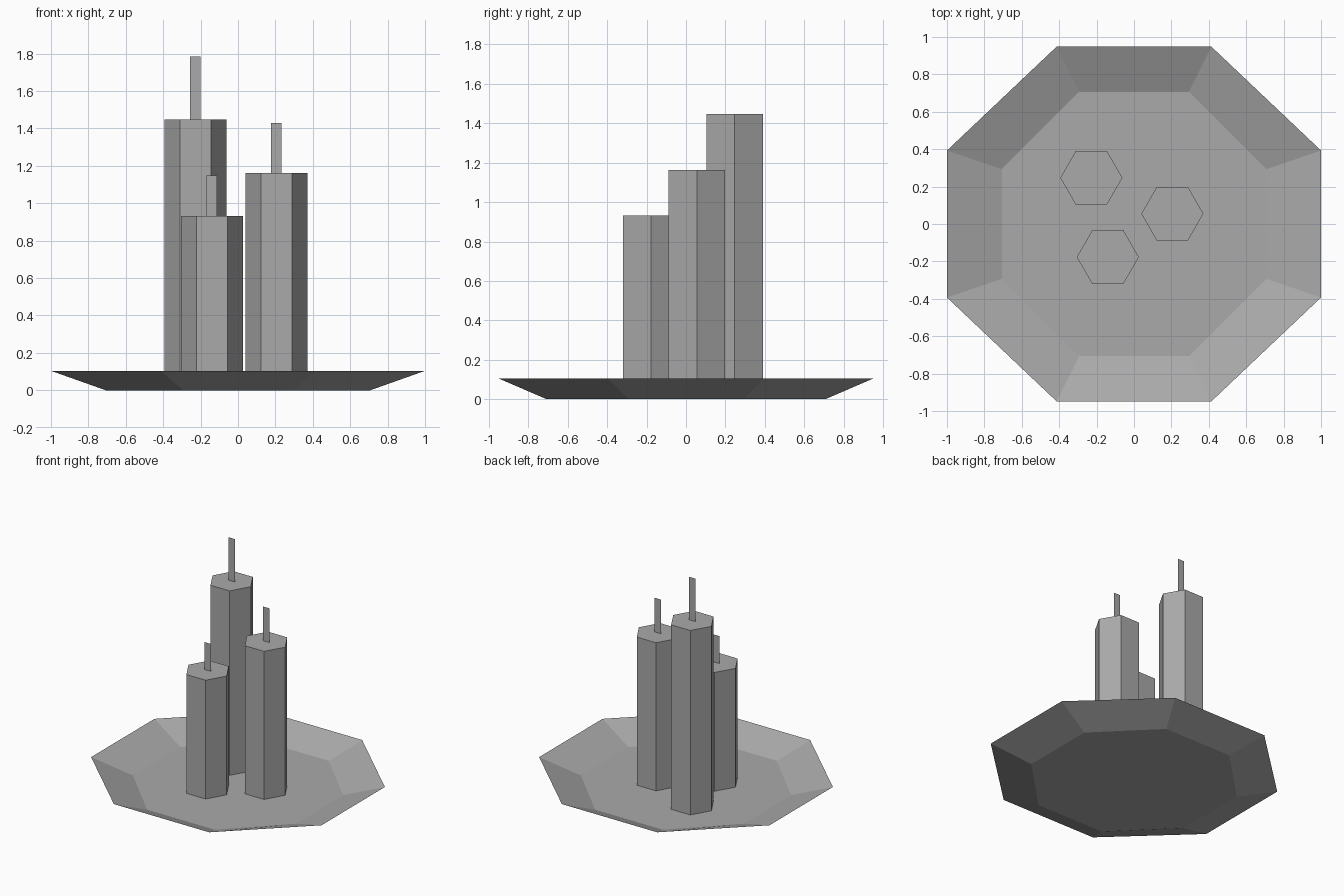
import bpy
import bmesh
from math import cos, sin, radians

cube = bpy.data.objects.get("Cube")
if cube:
    bpy.data.objects.remove(cube, do_unlink=True)

# One plain grey for everything
GREY = (0.4, 0.4, 0.4, 1)
grey = bpy.data.materials.new("plain grey")
grey.use_nodes = True
grey.diffuse_color = GREY
grey.node_tree.nodes["Principled BSDF"].inputs["Base Color"].default_value = GREY


def make_object(name, bm):
    mesh = bpy.data.meshes.new(name)
    bm.to_mesh(mesh)
    bm.free()
    mesh.materials.append(grey)
    obj = bpy.data.objects.new(name, mesh)
    bpy.context.collection.objects.link(obj)
    return obj


def ring(bm, points, z):
    return [bm.verts.new((x, y, z)) for x, y in points]


def bridge(bm, low, high, outward=True):
    n = len(low)
    for i in range(n):
        j = (i + 1) % n
        quad = [low[i], low[j], high[j], high[i]]
        bm.faces.new(quad if outward else quad[::-1])


def octagon(x_far, y_near, x_near, y_far):
    # Mirror one corner pair into all four quadrants, counter-clockwise
    return [(x_far, y_near), (x_near, y_far), (-x_near, y_far), (-x_far, y_near),
            (-x_far, -y_near), (-x_near, -y_far), (x_near, -y_far), (x_far, -y_near)]


# Thin open dish: flat octagonal floor with a flared rim
bm = bmesh.new()
floor = ring(bm, octagon(0.707, 0.293, 0.293, 0.707), 0)
rim = ring(bm, octagon(1.0, 0.393, 0.414, 0.948), 0.104)
bm.faces.new(floor)
bridge(bm, floor, rim, outward=False)
make_object("dish", bm)


def tower(name, x, y, top, mast_top, radius=0.166, mast_half=0.028):
    # Hexagonal shaft, open where it meets the floor
    bm = bmesh.new()
    hexagon = [(x + radius * cos(radians(60 * i)), y + radius * sin(radians(60 * i)))
               for i in range(6)]
    low, high = ring(bm, hexagon, 0), ring(bm, hexagon, top)
    bridge(bm, low, high)
    bm.faces.new(high)
    make_object(name + "_tower", bm)

    # Flat mast standing on the roof
    bm = bmesh.new()
    corners = [(-mast_half, top), (mast_half, top),
               (mast_half, mast_top), (-mast_half, mast_top)]
    bm.faces.new([bm.verts.new((x + dx, y, z)) for dx, z in corners])
    make_object(name + "_mast", bm)


tower("tall", -0.228, 0.247, 1.447, 1.784)
tower("middle", 0.205, 0.055, 1.162, 1.43)
tower("short", -0.14, -0.177, 0.932, 1.147)
